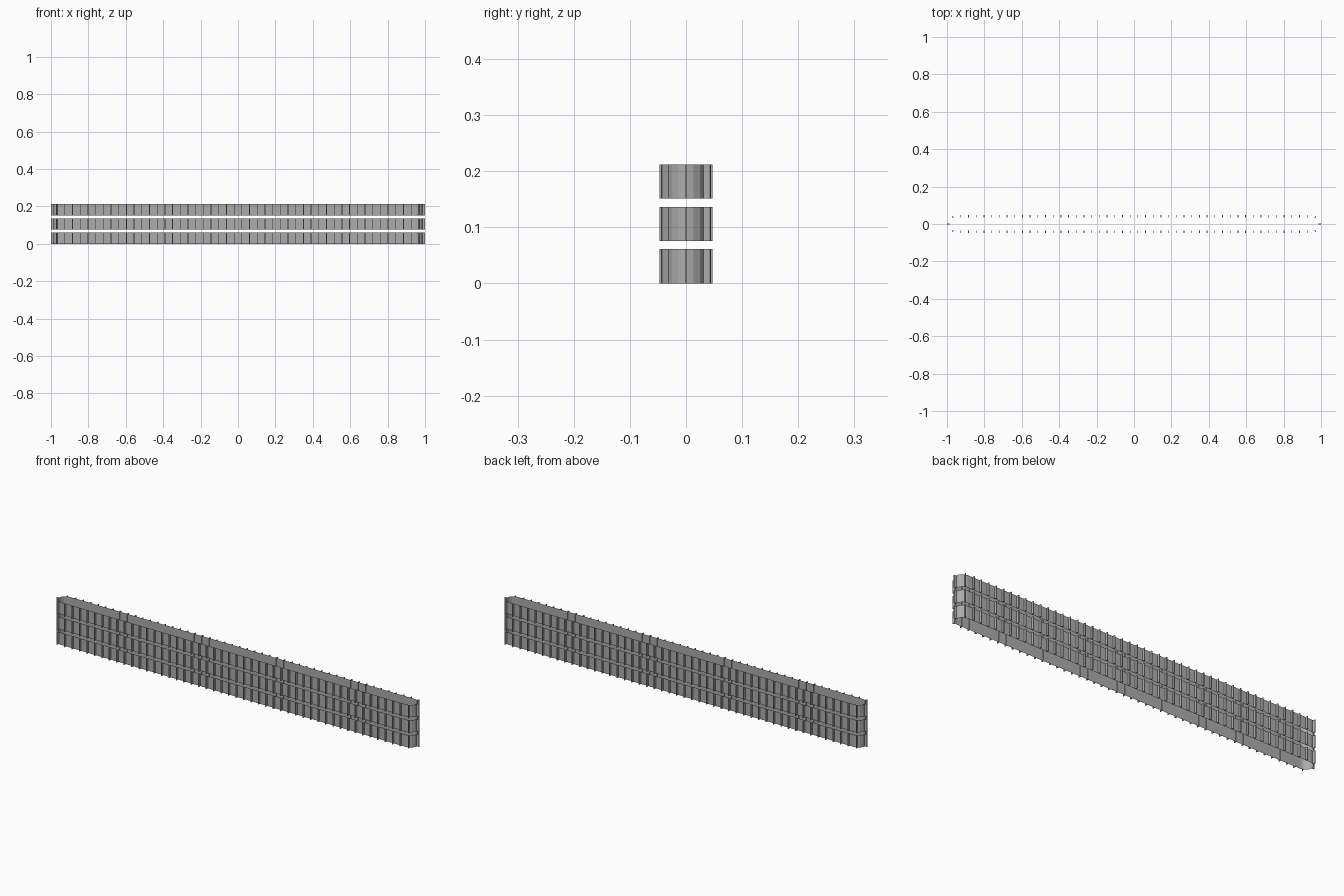
import bpy, bmesh, math
from mathutils import Vector

cube = bpy.data.objects.get("Cube")
if cube:
    bpy.data.objects.remove(cube, do_unlink=True)

HALF, R = 0.953, 0.035        # straight half length, end radius
FIN, FIN_W = 0.012, 0.004     # fin depth and thickness
HEIGHT, PITCH = 0.061, 0.0757 # belt height and vertical spacing
COUNT, SEGS = 98, 8           # fins per belt, facets per rounded end
PERIM = 4 * HALF + 2 * math.pi * R

grey = bpy.data.materials.new("Belt grey")
grey.use_nodes = True
colour = (0.42, 0.41, 0.41, 1)
grey.diffuse_color = colour
grey.node_tree.nodes["Principled BSDF"].inputs["Base Color"].default_value = colour


def track_point(s):
    """Position and outward normal at arc length s along the loop."""
    side, end = 2 * HALF, math.pi * R
    s %= PERIM
    flip = 1
    if s >= side + end:
        s -= side + end
        flip = -1
    if s < side:
        return Vector((flip * (s - HALF), -flip * R, 0)), Vector((0, -flip, 0))
    a = (s - side) / R - math.pi / 2
    n = Vector((math.cos(a), math.sin(a), 0)) * flip
    return Vector((flip * HALF, 0, 0)) + n * R, n


def finish(bm, name):
    bmesh.ops.recalc_face_normals(bm, faces=bm.faces[:])
    mesh = bpy.data.meshes.new(name)
    bm.to_mesh(mesh)
    bm.free()
    mesh.materials.append(grey)
    obj = bpy.data.objects.new(name, mesh)
    bpy.context.collection.objects.link(obj)
    return obj


def make_belt(name, z):
    # open loop with rounded ends
    bm = bmesh.new()
    ring = []
    for flip in (1, -1):
        for i in range(SEGS + 1):
            a = math.pi * i / SEGS - math.pi / 2
            ring.append((flip * (HALF + R * math.cos(a)), flip * R * math.sin(a)))
    low = [bm.verts.new((x, y, z)) for x, y in ring]
    high = [bm.verts.new((x, y, z + HEIGHT)) for x, y in ring]
    for i in range(len(ring)):
        j = (i + 1) % len(ring)
        bm.faces.new((low[i], low[j], high[j], high[i]))
    finish(bm, name + "_belt")


def make_fins(name, z):
    # upright fins around the outside
    bm = bmesh.new()
    for k in range(COUNT):
        p, n = track_point(HALF * 2 + math.pi * R / 2 + k * PERIM / COUNT)
        t = Vector((-n.y, n.x, 0)) * FIN_W / 2
        base = [p - t - n * 0.001, p + t - n * 0.001, p + t + n * FIN, p - t + n * FIN]
        low = [bm.verts.new((v.x, v.y, z)) for v in base]
        face = bm.faces.new(low)
        top = bmesh.ops.extrude_face_region(bm, geom=[face])["geom"]
        verts = [v for v in top if isinstance(v, bmesh.types.BMVert)]
        bmesh.ops.translate(bm, verts=verts, vec=(0, 0, HEIGHT))
    finish(bm, name + "_fins")


for level, name in enumerate(("lower", "middle", "upper")):
    make_belt(name, level * PITCH)
    make_fins(name, level * PITCH)
